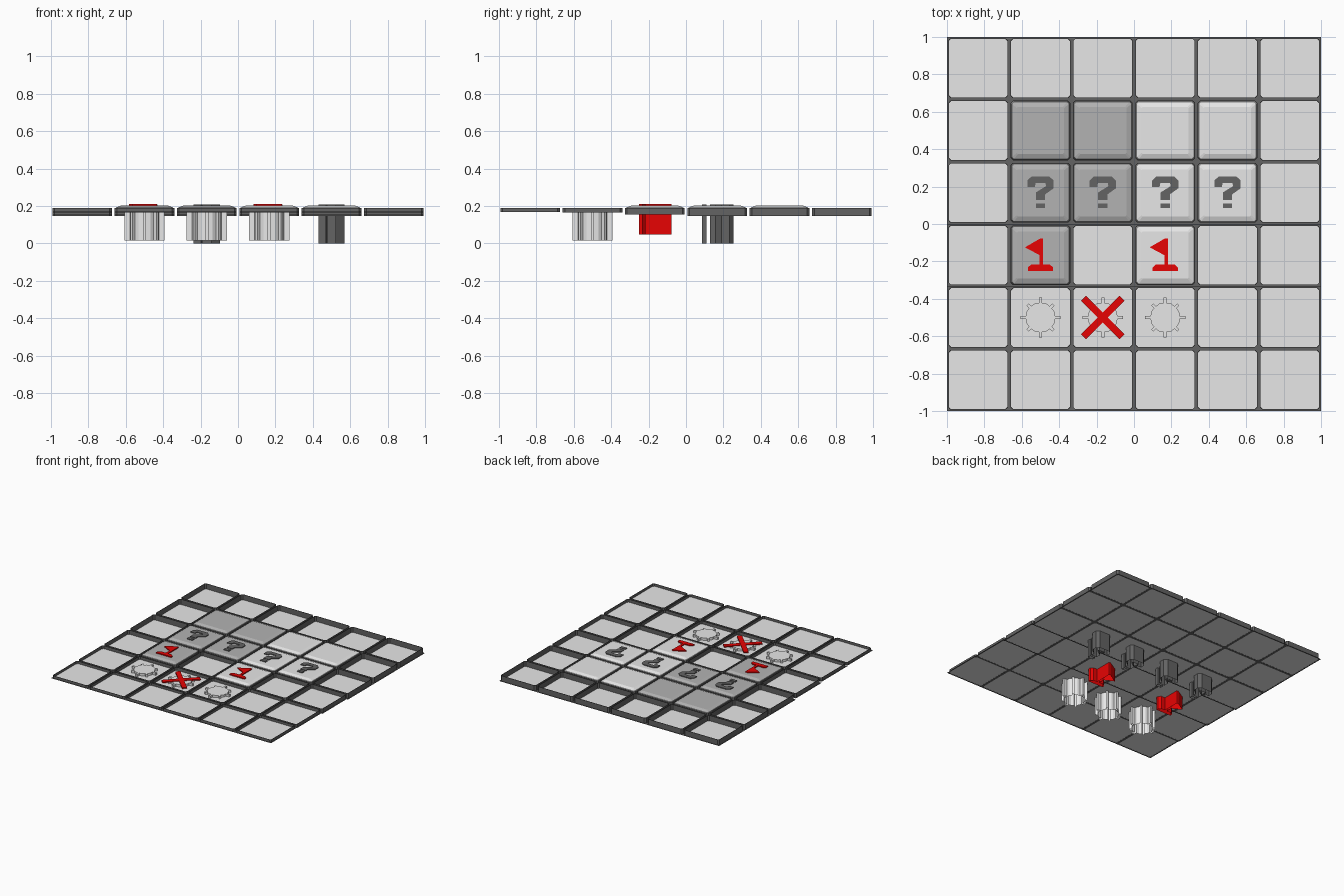
import bpy, bmesh, math

if "Cube" in bpy.data.objects:
    bpy.data.objects.remove(bpy.data.objects["Cube"])

def mat(name, r, g, b):
    m = bpy.data.materials.new(name)
    m.diffuse_color = (r, g, b, 1)
    m.use_nodes = True
    m.node_tree.nodes["Principled BSDF"].inputs["Base Color"].default_value = m.diffuse_color
    return m

LIGHT = mat("light_grey", 0.80, 0.80, 0.80)
SHADE = mat("mid_grey", 0.45, 0.45, 0.45)
DARK = mat("dark_grey", 0.125, 0.125, 0.125)
RED = mat("red", 0.81, 0.001, 0.001)

CELL = 1 / 3
# underside height of each row, front to back
BOTTOM = [0.168, 0.164, 0.155, 0.145, 0.145, 0.145]
RIM = 0.19

def finish(bm, name, x, y, m, fix=True):
    if fix:
        bmesh.ops.recalc_face_normals(bm, faces=bm.faces[:])
    me = bpy.data.meshes.new(name)
    bm.to_mesh(me)
    bm.free()
    me.materials.append(m)
    o = bpy.data.objects.new(name, me)
    o.location = (x, y, 0)
    bpy.context.collection.objects.link(o)
    return o

def ring(bm, h, c, z):
    """Square outline with clipped corners."""
    pts = [(h, -h + c), (h, h - c), (h - c, h), (-h + c, h),
           (-h, h - c), (-h, -h + c), (-h + c, -h), (h - c, -h)]
    return [bm.verts.new((px, py, z)) for px, py in pts]

def bridge(bm, a, b):
    n = len(a)
    for i in range(n):
        bm.faces.new((a[i], a[(i + 1) % n], b[(i + 1) % n], b[i]))

def prisms(name, polys, z0, z1, x, y, m):
    """Extrude flat outlines into one upright part, open underneath."""
    bm = bmesh.new()
    caps = []
    for p in polys:
        lo = [bm.verts.new((a, b, z0)) for a, b in p]
        hi = [bm.verts.new((a, b, z1)) for a, b in p]
        caps.append(bm.faces.new(lo[::-1]))
        bm.faces.new(hi)
        bridge(bm, lo, hi)
    bmesh.ops.recalc_face_normals(bm, faces=bm.faces[:])
    bmesh.ops.delete(bm, geom=caps, context='FACES_ONLY')
    return finish(bm, name, x, y, m, False)

def tray(x, y, b):
    # flat dark frame that fills the gap to the next cell, facing up
    bm = bmesh.new()
    bridge(bm, ring(bm, CELL / 2, 0.0005, b), ring(bm, 0.1565, 0.011, b))
    finish(bm, "gap_frame", x, y, DARK, False)
    # thin dark rim
    bm = bmesh.new()
    r = [ring(bm, 0.1595, 0.012, b + 0.0005), ring(bm, 0.1595, 0.012, RIM),
         ring(bm, 0.1565, 0.011, RIM), ring(bm, 0.1565, 0.011, b + 0.0005)]
    for i in range(3):
        bridge(bm, r[i], r[i + 1])
    finish(bm, "cell_rim", x, y, DARK)

def flat_tile(x, y, b):
    # single pale sheet, seen from above and below
    bm = bmesh.new()
    bm.faces.new(ring(bm, 0.1565, 0.011, b + 0.001))
    finish(bm, "flat_tile", x, y, LIGHT, False)

def raised_tile(x, y, m):
    bm = bmesh.new()
    lo = ring(bm, 0.1565, 0.011, 0.18)
    mid = ring(bm, 0.153, 0.011, 0.192)
    hi = ring(bm, 0.126, 0.006, 0.202)
    bridge(bm, lo, mid)
    bridge(bm, mid, hi)
    bm.faces.new(hi)
    finish(bm, "raised_tile", x, y, m)

# outlines of the symbols, relative to the cell centre
HOOK = [(-.07, .03), (-.07, .066), (-.047, .088), (.047, .088), (.07, .066),
        (.07, .024), (.025, -.008), (.025, -.038), (-.025, -.038),
        (-.025, .002), (.03, .036), (.026, .053), (-.026, .053), (-.03, .03)]
DOT = [(-.025, -.082), (.025, -.082), (.025, -.056), (-.025, -.056)]
FLAG = [(-.083, .042), (.0, .09), (.014, .09), (.014, -.05), (.05, -.05),
        (.068, -.066), (.068, -.085), (-.068, -.085), (-.068, -.066),
        (-.05, -.05), (-.004, -.05), (-.004, .0)]

def mine_outline():
    """Round body with eight square spikes."""
    pts = []
    for k in range(8):
        a = k * math.pi / 4
        tip = 0.108 if k % 2 == 0 else 0.098
        ca, sa = math.cos(a), math.sin(a)
        for u, v in ((.078, -.008), (tip, -.008), (tip, .008), (.078, .008)):
            pts.append((u * ca - v * sa, u * sa + v * ca))
        a += math.pi / 8
        pts.append((.081 * math.cos(a), .081 * math.sin(a)))
    return pts

def bar(angle):
    ca, sa = math.cos(angle), math.sin(angle)
    return [(u * ca - v * sa, u * sa + v * ca) for u, v in
            ((-.145, -.019), (.145, -.019), (.145, .019), (-.145, .019))]

# raised cells: (column, row) -> colour
RAISED = {(1, 2): SHADE, (3, 2): LIGHT}
for r in (3, 4):
    for c in (1, 2, 3, 4):
        RAISED[(c, r)] = SHADE if c < 3 else LIGHT

for r in range(6):
    for c in range(6):
        x, y = (c - 2.5) * CELL, (r - 2.5) * CELL
        tray(x, y, BOTTOM[r])
        flat_tile(x, y, BOTTOM[r])
        if (c, r) in RAISED:
            raised_tile(x, y, RAISED[(c, r)])
        # symbols standing through the tiles
        if r == 3 and 1 <= c <= 4:
            prisms("question_symbol", [HOOK, DOT], 0.02 if c in (1, 3) else 0,
                   0.208, x, y, DARK)
        if r == 2 and c in (1, 3):
            prisms("flag_symbol", [FLAG], 0.047, 0.21, x, y, RED)
        if r == 1 and 1 <= c <= 3:
            prisms("spiked_ball_symbol", [mine_outline()], 0.017, 0.184, x, y, LIGHT)
        if r == 1 and c == 2:
            for i, s in enumerate((1, -1)):
                prisms("cross_bar", [bar(s * math.pi / 4)], 0.18,
                       0.189 + 0.001 * i, x, y, RED)
